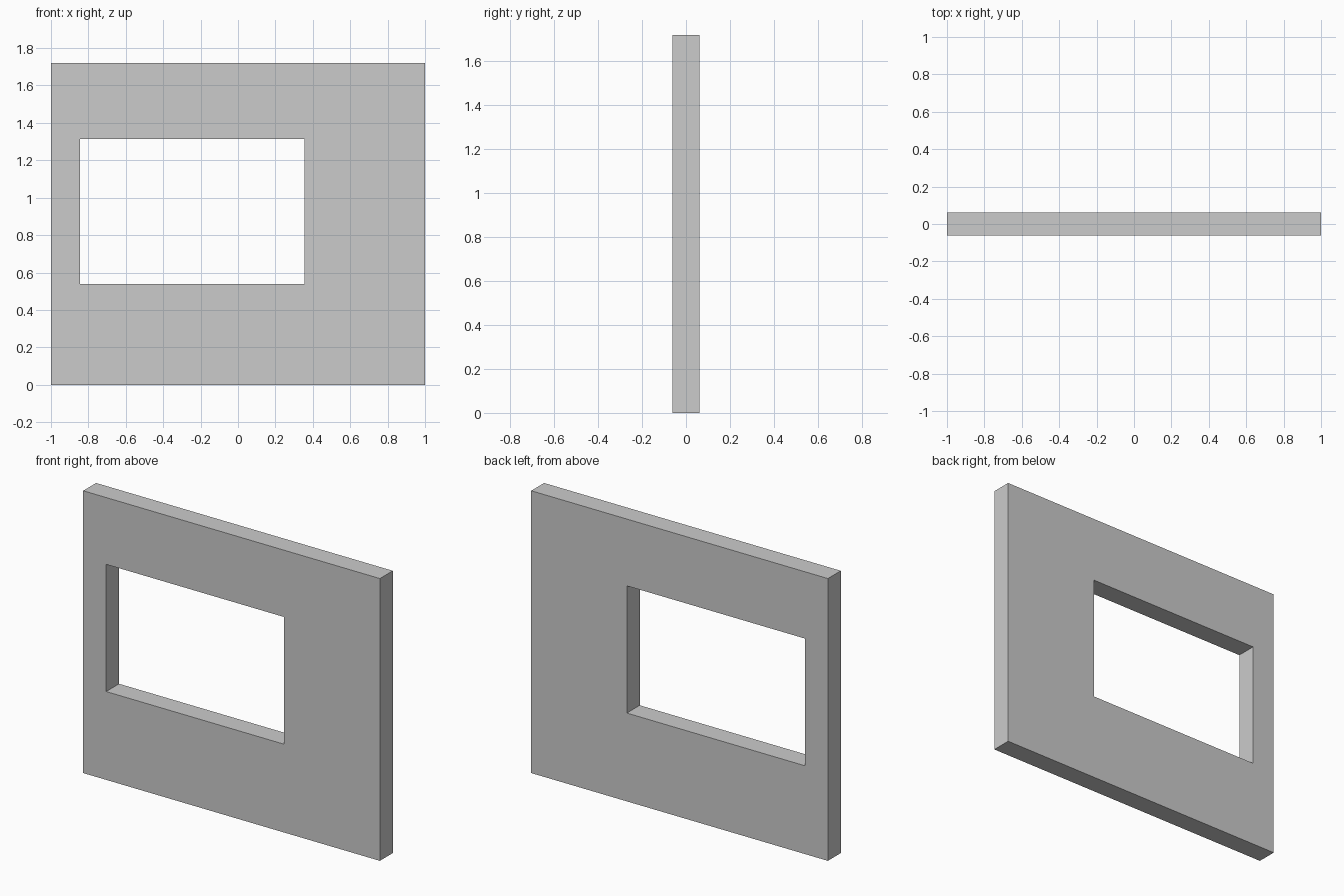
import bpy, bmesh

if "Cube" in bpy.data.objects:
    bpy.data.objects.remove(bpy.data.objects["Cube"])

HALF_T = 0.062  # half the wall thickness


def rectangle(x0, x1, z0, z1):
    return [(x0, z0), (x1, z0), (x1, z1), (x0, z1)]


wall_outline = rectangle(-1.0, 1.0, 0.0, 1.72)
window_outline = rectangle(-0.845, 0.355, 0.538, 1.313)

# Front face of the wall: a ring of four quads around the window opening
bm = bmesh.new()
outer, inner = ([bm.verts.new((x, -HALF_T, z)) for x, z in outline]
                for outline in (wall_outline, window_outline))
for i in range(4):
    j = (i + 1) % 4
    bm.faces.new((outer[i], outer[j], inner[j], inner[i]))

# Thicken the ring towards the back, giving the outer edges and window reveals
ring = bmesh.ops.extrude_face_region(bm, geom=bm.faces[:], use_keep_orig=True)
back = [g for g in ring["geom"] if isinstance(g, bmesh.types.BMVert)]
bmesh.ops.translate(bm, verts=back, vec=(0, 2 * HALF_T, 0))
bmesh.ops.recalc_face_normals(bm, faces=bm.faces[:])

mesh = bpy.data.meshes.new("wall_with_window_opening")
bm.to_mesh(mesh)
bm.free()
wall = bpy.data.objects.new("wall_with_window_opening", mesh)
bpy.context.collection.objects.link(wall)
